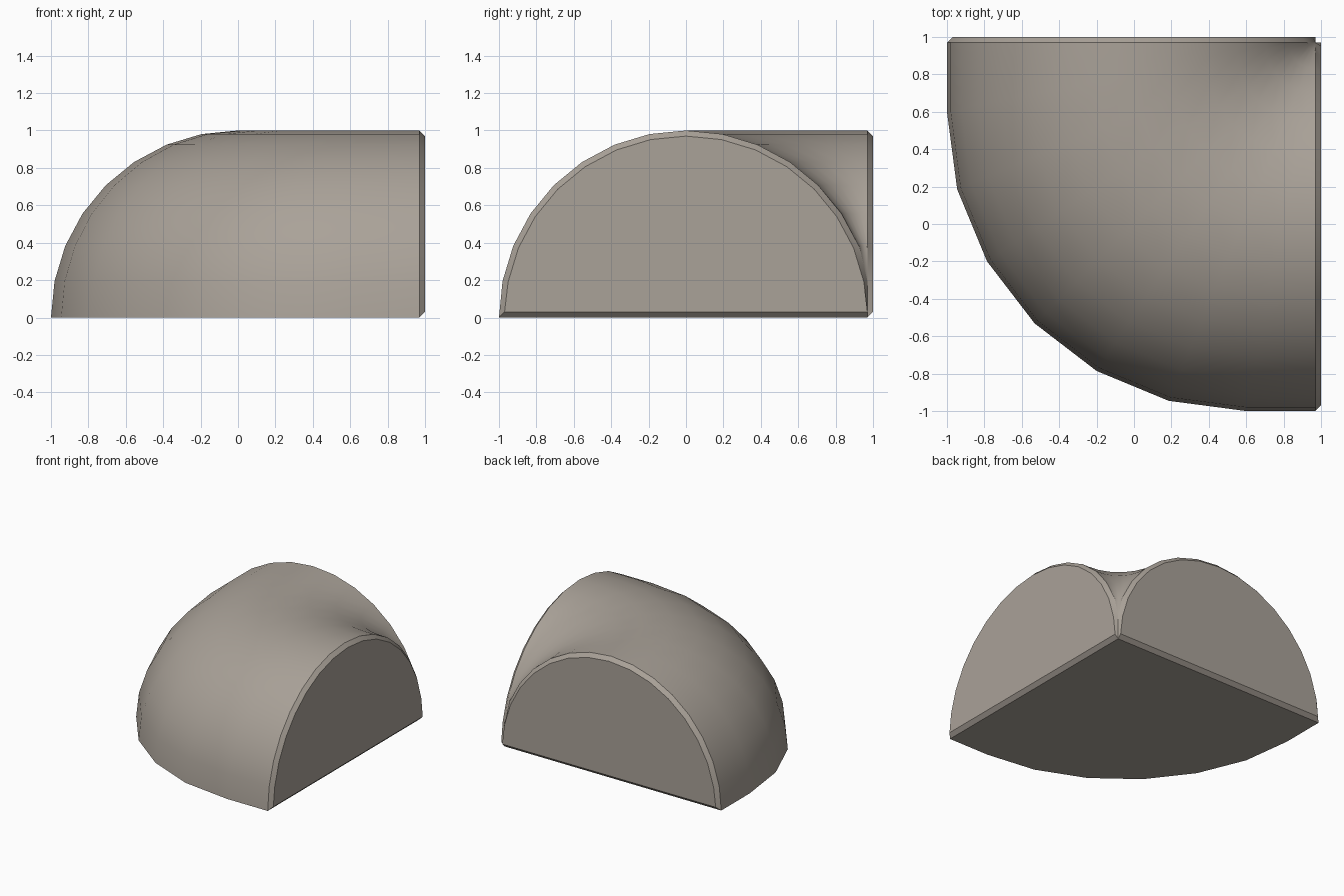
import bpy, bmesh, math

if "Cube" in bpy.data.objects:
    bpy.data.objects.remove(bpy.data.objects["Cube"])

SEG = 16      # sides of the half-round profile
TURN = 6      # sides of the rounded bend
RIM = 0.03    # chamfer around both end faces

grey = bpy.data.materials.new("warm grey")
grey.diffuse_color = (0.40, 0.36, 0.315, 1)
grey.use_nodes = True
grey.node_tree.nodes["Principled BSDF"].inputs["Base Color"].default_value = grey.diffuse_color

# half-round profile: distance from the inner corner, height
profile = [(1 - math.cos(math.pi * i / SEG), math.sin(math.pi * i / SEG))
           for i in range(SEG + 1)]
inset = [(1 + (r - 1) * (1 - RIM), max(RIM, z * (1 - RIM))) for r, z in profile]

# unit path about the inner corner: straight, quarter bend, straight
path = [(-1, 0)]
for k in range(TURN + 1):
    a = math.pi / 2 * k / TURN
    path.append((-0.2 - 0.8 * math.cos(a), -0.2 - 0.8 * math.sin(a)))
path.append((0, -1))

bm = bmesh.new()


def ring(points, place):
    return [bm.verts.new(place(r, z)) for r, z in points]


# end rim, body rings, end rim
lim = 1 - RIM
rings = [ring(inset, lambda r, z: (1 - r, 1, z))]
for px, py in path:
    rings.append(ring(profile, lambda r, z: (min(lim, 1 + px * r),
                                             min(lim, 1 + py * r), z)))
rings.append(ring(inset, lambda r, z: (1, 1 - r, z)))

# skin with flat underside
n = SEG + 1
for a, b in zip(rings, rings[1:]):
    for i in range(n):
        j = (i + 1) % n
        bm.faces.new((a[i], a[j], b[j], b[i]))

# flat end faces
bm.faces.new(rings[0])
bm.faces.new(rings[-1])

bmesh.ops.remove_doubles(bm, verts=bm.verts, dist=0.0005)
bmesh.ops.recalc_face_normals(bm, faces=bm.faces)
mesh = bpy.data.meshes.new("half_round_bend")
bm.to_mesh(mesh)
bm.free()

bend = bpy.data.objects.new("half_round_bend", mesh)
bpy.context.collection.objects.link(bend)
mesh.materials.append(grey)
bpy.context.view_layer.objects.active = bend
bend.select_set(True)
bpy.ops.object.shade_smooth_by_angle(angle=math.radians(30))
